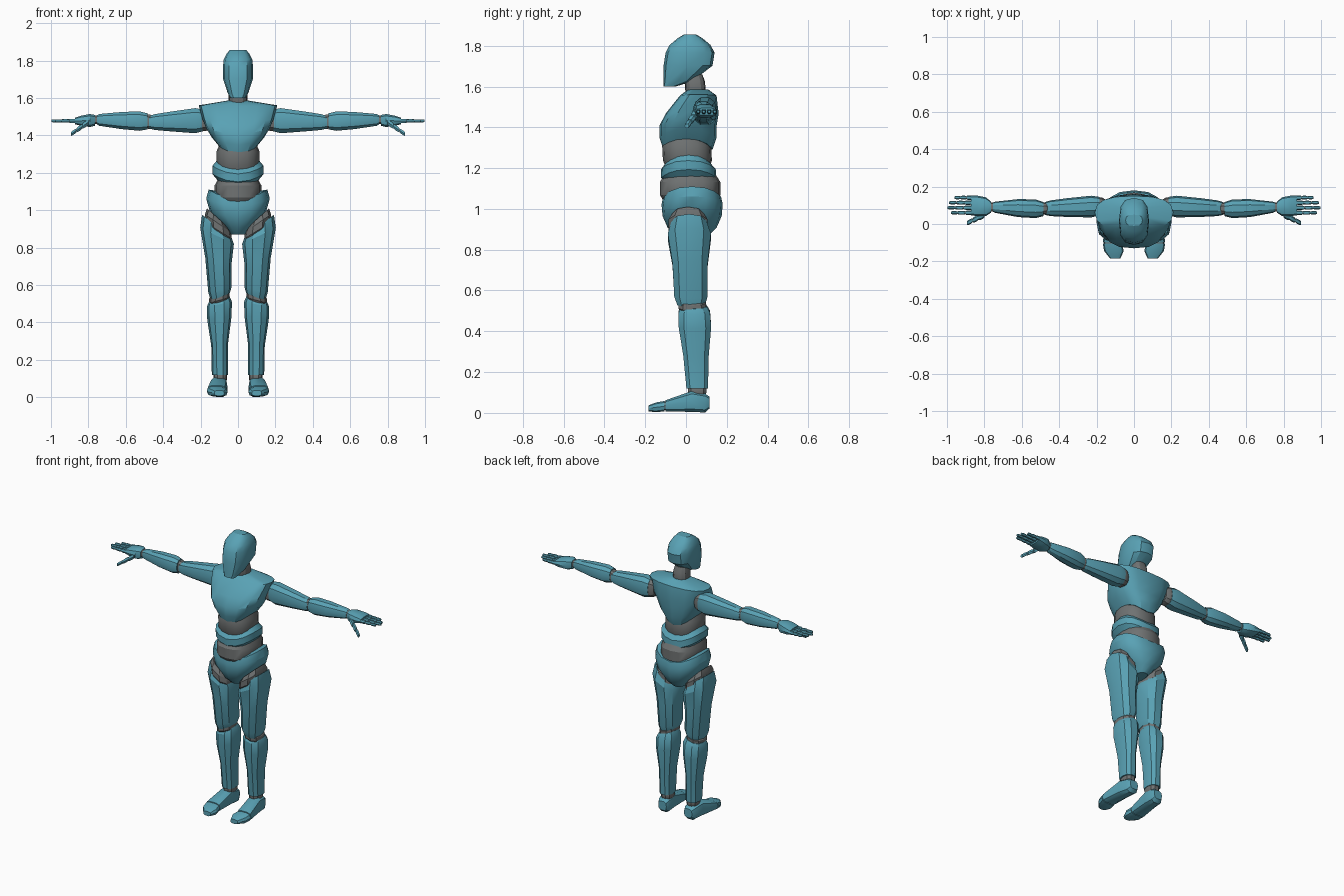
import bpy, bmesh, math
from mathutils import Vector

cube = bpy.data.objects.get("Cube")
if cube:
    bpy.data.objects.remove(cube, do_unlink=True)


def material(name, *rgb):
    mat = bpy.data.materials.new(name)
    mat.use_nodes = True
    mat.diffuse_color = (*rgb, 1)
    shader = mat.node_tree.nodes["Principled BSDF"]
    shader.inputs["Base Color"].default_value = (*rgb, 1)
    return mat


TEAL = material("teal shell", .1, .36, .46)
GREY = material("grey joint", .16, .17, .17)
LEVEL = (0, 0)
parts = []


def blend(pair, fraction):
    return pair[0] + (pair[1] - pair[0]) * fraction


def superellipse(count, power):
    """Unit outline that is rounder or boxier depending on the power."""
    for i in range(count):
        angle = math.tau * i / count
        yield [math.copysign(abs(v) ** (2 / power), v)
               for v in (math.cos(angle), math.sin(angle))]


def loft(name, start, end, rows, mat=TEAL, sides=10, power=2.4,
         lift=LEVEL, slant=LEVEL, side=1):
    """Skin rings placed between two points, square to the main axis.
    Row: fraction of the way, half width, half depth, optional depth shift.
    Lift raises the sides of a ring and slant leans it, blended end to end."""
    start, end = Vector(start), Vector(end)
    span = end - start
    along = max(range(3), key=lambda axis: abs(span[axis]))
    across, deep = [axis for axis in range(3) if axis != along]
    bm = bmesh.new()
    rings = []
    for fraction, width, depth, *shift in rows:
        centre = start.lerp(end, fraction)
        centre[deep] += sum(shift)
        ring = []
        for c, s in superellipse(sides, power):
            point = centre.copy()
            point[across] += width * c
            point[deep] += depth * s
            point[along] += blend(lift, fraction) * c * c + blend(slant, fraction) * c
            point.x *= side
            ring.append(bm.verts.new(point))
        rings.append(ring)

    def neighbours(ring):
        return zip(ring, ring[1:] + ring[:1])

    for low, high in zip(rings, rings[1:]):
        for (a, b), (d, c) in zip(neighbours(low), neighbours(high)):
            bm.faces.new((a, b, c, d))
    # close both ends with a fan so slanted rings stay clean
    for ring in (rings[0], rings[-1]):
        hub = bm.verts.new(sum((v.co for v in ring), Vector()) / sides)
        for a, b in neighbours(ring):
            bm.faces.new((a, b, hub))
    bmesh.ops.recalc_face_normals(bm, faces=bm.faces)
    mesh = bpy.data.meshes.new(name)
    bm.to_mesh(mesh)
    bm.free()
    mesh.materials.append(mat)
    obj = bpy.data.objects.new(name, mesh)
    bpy.context.collection.objects.link(obj)
    parts.append(obj)


def barrel(name, start, end, width, depth, mat=GREY, **options):
    """Short rounded piece, widest in the middle."""
    rows = [(fraction, width * size, depth * size)
            for fraction, size in ((0, .8), (.3, 1), (.7, 1), (1, .8))]
    loft(name, start, end, rows, mat, **options)


# Head and neck
loft("head", (0, .02, 1.6), (0, .02, 1.855),
     [(0, .04, .03, -.1), (.1, .055, .07, -.06), (.4, .08, .12, -.01),
      (.65, .08, .12), (.8, .077, .1), (.93, .06, .06), (1, .045, .03)],
     sides=12, power=2.7)
barrel("neck", (0, .05, 1.54), (0, .04, 1.66), .05, .05, sides=12)

# Torso, shell plates alternating with grey joints
loft("chest", (0, .02, 1.29), (0, .02, 1.585),
     [(0, .1, .12, -.01), (.2, .14, .14, -.01), (.4, .17, .14, -.01),
      (.6, .19, .13, .01), (.9, .21, .09, .04), (1, .06, .05, .04)],
     sides=16, power=2.6, lift=(.05, 0))
barrel("abdomen", (0, .01, 1.18), (0, 0, 1.37), .115, .12, sides=16)
barrel("waist", (0, .015, 1.12), (0, .01, 1.225), .137, .135, TEAL,
       sides=16, lift=(.04, .045))
barrel("belly", (0, .02, 1.02), (0, .02, 1.18), .125, .148, sides=16)
loft("pelvis", (0, .03, .87), (0, .03, 1.06),
     [(0, .04, .08), (.2, .08, .12), (.5, .15, .145), (.8, .17, .15), (1, .157, .142)],
     sides=16, lift=(0, .05))

for label, side in (("left", 1), ("right", -1)):

    def limb(build, name, *shape, **options):
        build(f"{label}_{name}", *shape, side=side, **options)

    # Leg
    limb(barrel, "hip", (.1, .01, .86), (.11, .01, .96), .07, .1, slant=(.04, .05))
    limb(loft, "thigh", (.095, .025, .535), (.115, .015, .92),
         [(0, .05, .07), (.1, .062, .085), (.5, .07, .09), (.85, .09, .11), (1, .077, .09)],
         slant=(-.02, .055))
    limb(barrel, "knee", (.1, .03, .5), (.1, .03, .56), .054, .07, slant=(-.015, -.015))
    limb(loft, "shin", (.097, .055, .12), (.1, .04, .525),
         [(0, .043, .055), (.4, .045, .065), (.75, .065, .083), (.93, .067, .08), (1, .055, .062)],
         slant=(0, -.015))
    limb(barrel, "ankle", (.095, .055, .08), (.095, .055, .14), .037, .047)
    limb(loft, "foot", (.095, .115, .05), (.115, -.1, .035),
         [(0, .03, .03), (.1, .042, .048), (.4, .046, .053, .012), (1, .052, .028)], power=3)
    limb(barrel, "toe_joint", (.113, -.08, .035), (.113, -.12, .035), .048, .022, power=3)
    limb(loft, "toes", (.115, -.105, .033), (.1, -.185, .022),
         [(0, .052, .026), (.5, .052, .025), (1, .027, .015)], power=3)

    # Arm
    limb(barrel, "shoulder", (.15, .09, 1.48), (.22, .095, 1.48), .05, .06)
    limb(loft, "upper_arm", (.185, .095, 1.48), (.475, .083, 1.47),
         [(0, .05, .06), (.15, .058, .07), (.6, .05, .055), (.9, .042, .044), (1, .035, .035)])
    limb(barrel, "elbow", (.455, .083, 1.472), (.505, .083, 1.475), .033, .04)
    limb(loft, "forearm", (.485, .08, 1.475), (.755, .09, 1.483),
         [(0, .038, .045), (.15, .05, .054), (.5, .048, .048), (.95, .03, .033), (1, .025, .025)])
    limb(barrel, "wrist", (.735, .09, 1.483), (.785, .09, 1.483), .024, .024)
    limb(loft, "palm", (.765, .09, 1.48), (.872, .1, 1.477),
         [(0, .03, .03), (.25, .05, .036), (.7, .055, .028), (1, .053, .018)], power=2.8)

    def digit(name, root, tip, thick):
        """Three shrinking segments over a thin grey core."""
        root, tip = Vector(root), Vector(tip)
        limb(barrel, name + "_core", root, root.lerp(tip, .9), thick / 2, thick / 2, sides=6)
        for k in range(3):
            size = thick * (1 - k / 8)
            limb(barrel, f"{name}_segment_{k + 1}", root.lerp(tip, k / 3),
                 root.lerp(tip, (k + .95) / 3), size, size, TEAL, sides=6)

    # Hand
    reach = {"index": .98, "middle": 1, "ring": .99, "little": .96}
    for k, (finger, tip) in enumerate(reach.items()):
        y = .06 + .027 * k
        digit(finger, (.866, y, 1.477), (tip, y, 1.477), .012)
    digit("thumb", (.8, .05, 1.47), (.895, .003, 1.405), .018)

# Smooth shading with crisp panel edges
bpy.ops.object.select_all(action="DESELECT")
for obj in parts:
    obj.select_set(True)
bpy.context.view_layer.objects.active = parts[0]
bpy.ops.object.shade_smooth_by_angle(angle=math.radians(30))
